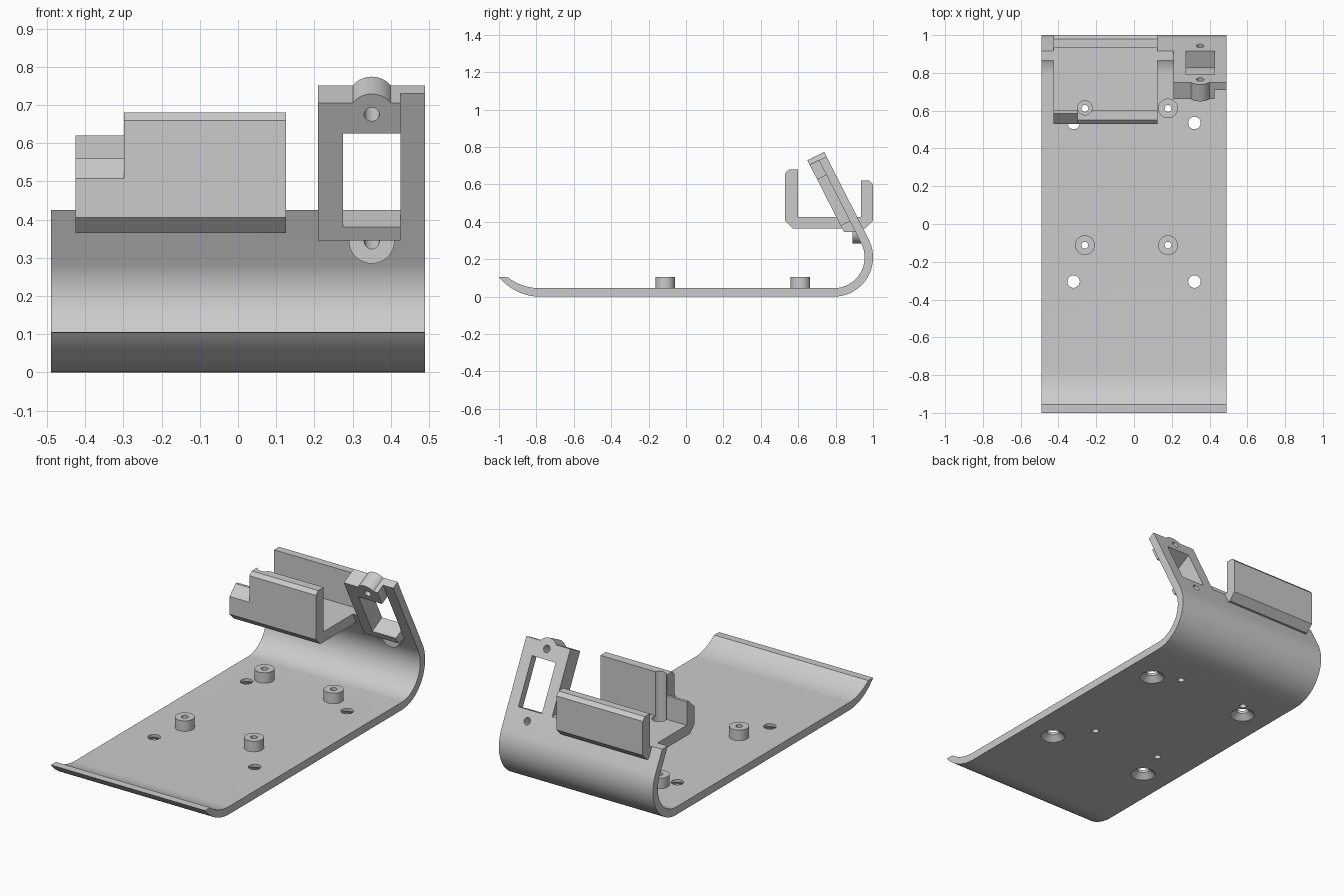
import bpy, bmesh
from math import sin, cos, radians
from mathutils import Vector

cube = bpy.data.objects.get("Cube")
if cube:
    bpy.data.objects.remove(cube)

mat = bpy.data.materials.new("plain grey")
mat.use_nodes = True
GREY = (0.6, 0.6, 0.6, 1)
mat.diffuse_color = GREY
mat.node_tree.nodes["Principled BSDF"].inputs["Base Color"].default_value = GREY


def add(name, bm):
    bmesh.ops.recalc_face_normals(bm, faces=bm.faces)
    mesh = bpy.data.meshes.new(name)
    bm.to_mesh(mesh)
    bm.free()
    mesh.materials.append(mat)
    obj = bpy.data.objects.new(name, mesh)
    bpy.context.collection.objects.link(obj)
    return obj


def extrude(name, profile, x0, x1):
    """Side profile (y, z) swept along x."""
    bm = bmesh.new()
    face = bm.faces.new([bm.verts.new((x0, y, z)) for y, z in profile])
    side = bmesh.ops.extrude_face_region(bm, geom=[face])["geom"]
    bmesh.ops.translate(bm, vec=(x1 - x0, 0, 0),
                        verts=[v for v in side if isinstance(v, bmesh.types.BMVert)])
    return add(name, bm)


def rod(name, a, b, r, r2=None):
    """Cylinder or cone from point a to point b."""
    a, b = Vector(a), Vector(b)
    bm = bmesh.new()
    bmesh.ops.create_cone(bm, cap_ends=True, segments=48, radius1=r,
                          radius2=r if r2 is None else r2, depth=(b - a).length)
    rot = (b - a).to_track_quat('Z', 'Y').to_matrix()
    bmesh.ops.rotate(bm, cent=(0, 0, 0), matrix=rot, verts=bm.verts)
    bmesh.ops.translate(bm, vec=(a + b) / 2, verts=bm.verts)
    return add(name, bm)


def cut(obj, cutters):
    for c in cutters:
        m = obj.modifiers.new("cut", 'BOOLEAN')
        m.operation, m.solver, m.object = 'DIFFERENCE', 'EXACT', c
    bpy.context.view_layer.update()
    deps = bpy.context.evaluated_depsgraph_get()
    mesh = bpy.data.meshes.new_from_object(obj.evaluated_get(deps))
    obj.modifiers.clear()
    obj.data = mesh


def arc(cy, cz, r, a0, a1, n=24):
    steps = [radians(a0 + (a1 - a0) * i / n) for i in range(n + 1)]
    return [(cy + r * cos(a), cz + r * sin(a)) for a in steps]


# Frame of the leaning back: s runs up the slope, t runs forward from its rear face
LEAN, CY, CZ, R, T = 27, 0.79, 0.21, 0.21, 0.045
C, S = cos(radians(LEAN)), sin(radians(LEAN))


def slope(s, t):
    return (CY + R * C - S * s - C * t, CZ + R * S + C * s - S * t)


def at_height(z, t):
    return slope((z - CZ - R * S + S * t) / C, t)


def slope3(x, s, t):
    return (x, *slope(s, t))


# Curved base plate with upturned lip and rolled back
W = 0.49
plate = extrude("base_plate",
                arc(-0.78, 0.283, 0.283, 219, 270) + arc(CY, CZ, R, -90, LEAN)
                + [at_height(0.425, 0), at_height(0.425, T)]
                + arc(CY, CZ, R - T, LEAN, -90)
                + arc(-0.78, 0.33, 0.285, 270, 232), -W, W)

# Leaning sensor mount: strap, raised pad and two screw bosses
strap = extrude("mount_strap", [slope(0.05, 0), slope(0.5, 0), slope(0.5, T),
                                slope(0.05, T)], 0.21, W)
pad = extrude("mount_pad", [at_height(0.345, 0.1), slope(0.5, 0.1),
                            slope(0.5, 0.02), at_height(0.345, 0.02)], 0.21, 0.425)
BX = 0.35
upper_boss = rod("upper_boss", slope3(BX, 0.466, 0), slope3(BX, 0.466, 0.1), 0.06)
lower_boss = rod("lower_boss", (BX, 0.89, 0.345), (BX, 0.945, 0.345), 0.06)

# Open cradle tray with a tall front wall and a lower rear wall
cradle = extrude("cradle", [
    (0.53, 0.405), (0.57, 0.365), (0.96, 0.365), (1, 0.405), (1, 0.6), (0.98, 0.62),
    (0.935, 0.62), (0.935, 0.425), (0.6, 0.425), (0.6, 0.68), (0.55, 0.68),
    (0.53, 0.66)], -0.425, 0.125)

# Standoffs
spots = [(x, y) for x in (-0.26, 0.18) for y in (0.612, -0.112)]
standoffs = [rod("standoff", (x, y, 0.02), (x, y, 0.105), 0.052) for x, y in spots]

# Cutters
pilots = [rod("pilot", (x, y, -0.05), (x, y, 0.2), 0.018) for x, y in spots]
screws = []
for x in (-0.32, 0.32):
    for y in (0.535, -0.305):
        screws.append(rod("screw", (x, y, -0.05), (x, y, 0.2), 0.033))
        screws.append(rod("sink", (x, y, -0.002), (x, y, 0.032), 0.068, 0.03))
window = extrude("window", [slope(0.135, -0.1), slope(0.41, -0.1), slope(0.41, 0.2),
                            slope(0.135, 0.2)], 0.275, 0.425)
bolts = [rod("bolt", slope3(BX, s, -0.1), slope3(BX, s, 0.16), 0.02)
         for s in (0.075, 0.466)]
boss_trim = extrude("trim", [(0.8, 0.352), (1.1, 0.352), (1.1, 0.5), (0.8, 0.5)],
                    0.2, 0.5)
wall_notch = extrude("notch", [(0.45, 0.43), (0.585, 0.56), (0.65, 0.56),
                               (0.65, 0.8), (0.45, 0.8)], -0.5, -0.298)
access = rod("access", (-0.26, 0.615, 0.3), (-0.26, 0.615, 0.9), 0.038)

cut(plate, pilots + screws + bolts[:1] + [window])
cut(strap, bolts + [window])
cut(pad, bolts + [window])
cut(upper_boss, [bolts[1], window])
cut(lower_boss, [boss_trim, bolts[0]])
cut(cradle, [wall_notch, access])
for post, hole in zip(standoffs, pilots):
    cut(post, [hole])
for c in pilots + screws + bolts + [window, boss_trim, wall_notch, access]:
    bpy.data.objects.remove(c)

# Smooth curves, sharp edges
bpy.ops.object.select_all(action='DESELECT')
for obj in [plate, strap, pad, upper_boss, lower_boss, cradle] + standoffs:
    obj.select_set(True)
    bpy.context.view_layer.objects.active = obj
bpy.ops.object.shade_smooth_by_angle(angle=radians(25))
